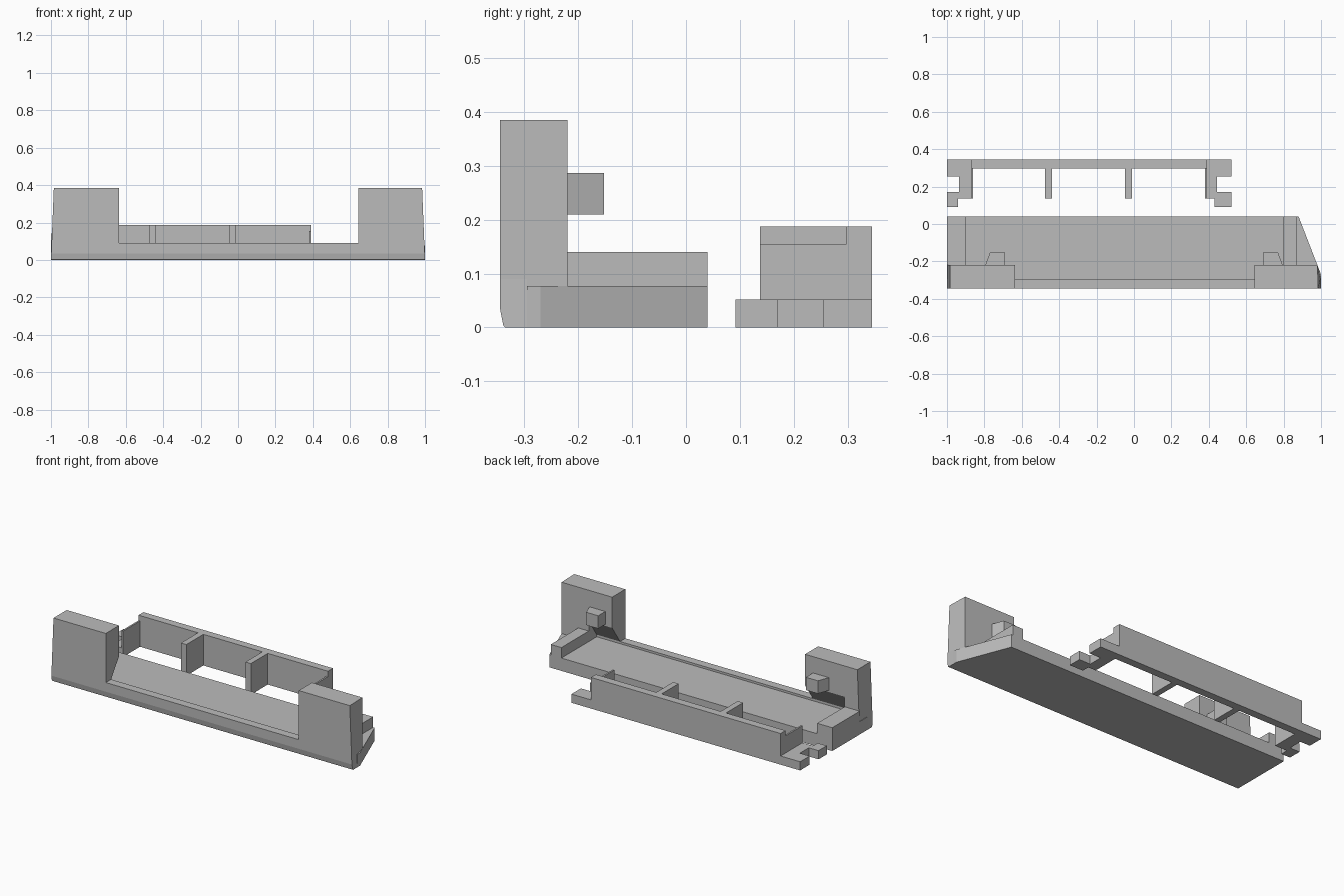
import bpy, bmesh
from mathutils import Vector

cube = bpy.data.objects.get("Cube")
if cube:
    bpy.data.objects.remove(cube, do_unlink=True)

grey = bpy.data.materials.new("mid grey")
grey.use_nodes = True
grey.diffuse_color = (0.5, 0.5, 0.5, 1)
grey.node_tree.nodes["Principled BSDF"].inputs["Base Color"].default_value = (0.5, 0.5, 0.5, 1)


def prism(name, outline, lo, hi, axis="z", shape=None):
    """Extrude an outline: plan points (x, y) along z, or side points (y, z) along x."""
    bm = bmesh.new()
    place = (lambda p, t: (p[0], p[1], t)) if axis == "z" else (lambda p, t: (t, p[0], p[1]))
    face = bm.faces.new([bm.verts.new(place(p, lo)) for p in outline])
    ext = bmesh.ops.extrude_face_region(bm, geom=[face])
    shift = Vector(place((0, 0), hi - lo))
    for v in ext["geom"]:
        if isinstance(v, bmesh.types.BMVert):
            v.co += shift
    if shape:
        for v in bm.verts:
            shape(v.co)
    bmesh.ops.recalc_face_normals(bm, faces=bm.faces)
    mesh = bpy.data.meshes.new(name)
    bm.to_mesh(mesh)
    bm.free()
    mesh.materials.append(grey)
    obj = bpy.data.objects.new(name, mesh)
    bpy.context.collection.objects.link(obj)
    return obj


def box(name, x0, x1, y0, y1, z0, z1):
    return prism(name, [(x0, y0), (x1, y0), (x1, y1), (x0, y1)], z0, z1)


FRONT, TOWER_BACK, BACK = -0.345, -0.22, 0.04
LIP_BACK, FLOOR, LIP, TOP, WALL = -0.295, 0.077, 0.09, 0.385, 0.14


def draft(co):
    # outer ends lean inward with height; right end also follows the tapered plan
    if abs(co.x) > 0.99:
        co.x *= 1 - 0.04 * co.z
        if co.y > -0.23:
            co.x = min(co.x, 0.981)


# Base tray: floor with a tapered right end, and a front lip with a rounded lower edge
prism("base_floor", [(-1, LIP_BACK), (1, LIP_BACK), (1, -0.27), (0.88, BACK), (-1, BACK)], 0, FLOOR)
prism("front_lip", [(-0.335, 0), (-0.339, 0.004), (FRONT, 0.035), (FRONT, LIP),
                    (LIP_BACK, LIP), (LIP_BACK, 0)], -1, 1, "x", draft)
box("right_side_wall", -1, -0.9, TOWER_BACK, BACK, FLOOR, WALL)
box("left_side_wall", 0.8, 0.87, TOWER_BACK, BACK, FLOOR, WALL)

# Towers: an undercut inner part, a solid outer part and a peg behind
undercut = [(FRONT, LIP), (FRONT, TOP), (TOWER_BACK, TOP), (TOWER_BACK, 0.2), (LIP_BACK, LIP)]
solid = [(FRONT, LIP), (FRONT, TOP), (TOWER_BACK, TOP), (TOWER_BACK, FLOOR),
         (LIP_BACK, FLOOR), (LIP_BACK, LIP)]
for side, s, inner, mid in (("right", -1, 0.637, 0.9), ("left", 1, 0.645, 0.8)):
    prism(side + "_tower_inner", undercut, s * inner, s * mid, "x")
    prism(side + "_tower_outer", solid, s * mid, s, "x", draft)
    prism(side + "_peg", [(s * 0.69, TOWER_BACK), (s * 0.795, TOWER_BACK),
                          (s * 0.77, -0.152), (s * 0.69, -0.152)], 0.21, 0.287)

# Separate rear frame: back wall, dividers, thin end walls and notched feet
REAR, INNER, FORE, HIGH, FOOT = 0.345, 0.298, 0.137, 0.187, 0.052
box("frame_back_wall", -0.87, 0.39, INNER, REAR, 0, HIGH)
for i, x in enumerate((-0.475, -0.047)):
    box(f"frame_divider_{i + 1}", x, x + 0.036, FORE, INNER, 0, HIGH)
for side, wall, neck, tip, toe in (("right", -0.87, -0.935, -1, -0.94),
                                   ("left", 0.38, 0.445, 0.52, 0.43)):
    box(side + "_frame_end_wall", wall, wall + 0.01, FORE, INNER, 0, 0.155)
    edge = -0.87 if side == "right" else 0.39
    prism(side + "_frame_foot", [(edge, REAR), (tip, REAR), (tip, 0.255), (neck, 0.255),
                                 (neck, 0.17), (tip, 0.17), (tip, 0.092), (toe, 0.092),
                                 (toe, FORE), (edge, FORE)], 0, FOOT)
